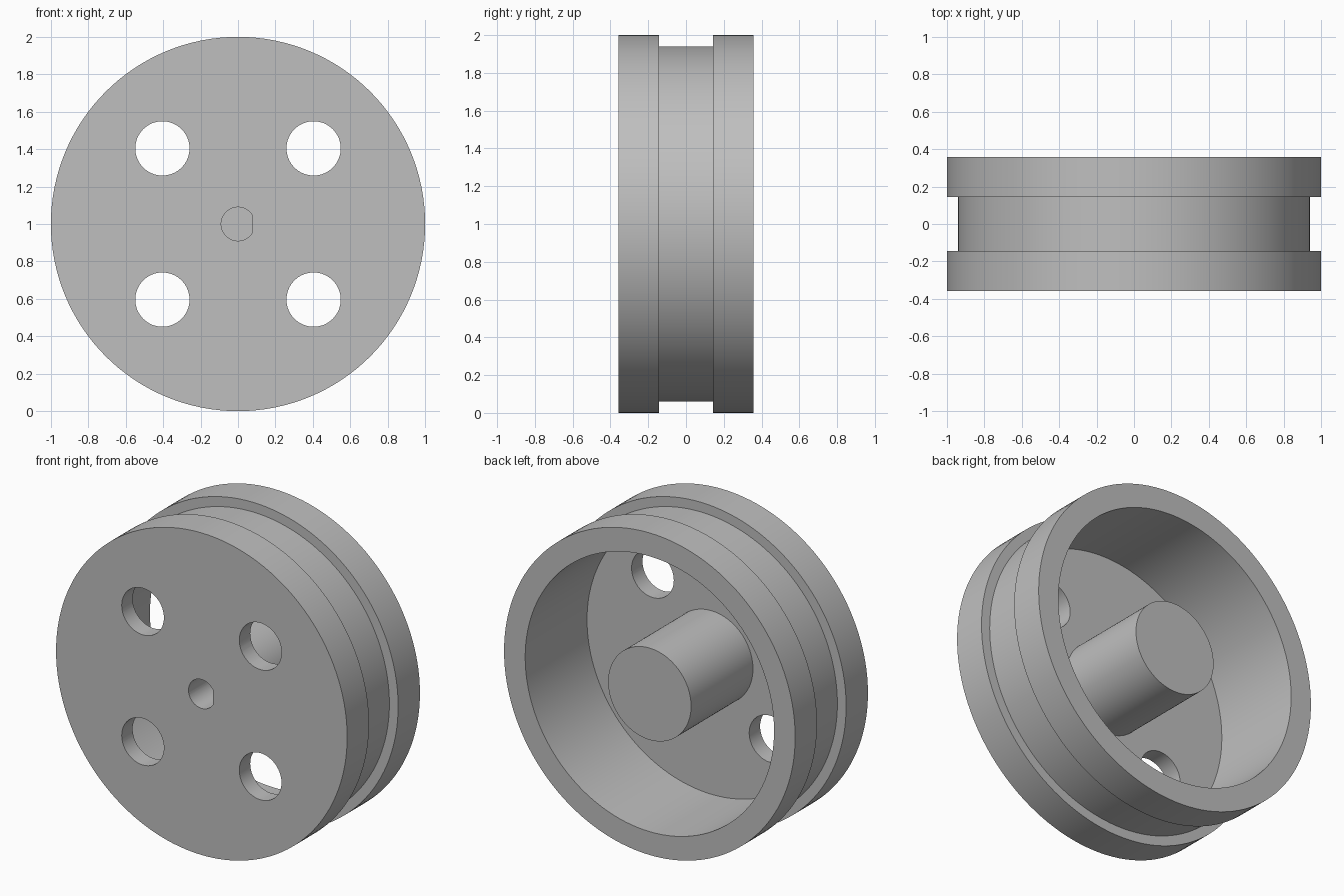
import bpy, bmesh, math
from mathutils import Matrix, Vector

cube = bpy.data.objects.get("Cube")
if cube:
    bpy.data.objects.remove(cube, do_unlink=True)

SEGMENTS = 128
HALF_WIDTH = 0.357
WEB_BACK = -0.25
CENTRE = Vector((0, 0, 1))

grey = bpy.data.materials.new("plain grey")
grey.use_nodes = True
colour = (0.52, 0.52, 0.52, 1)
grey.diffuse_color = colour
grey.node_tree.nodes["Principled BSDF"].inputs["Base Color"].default_value = colour


def add_object(name, bm):
    bmesh.ops.recalc_face_normals(bm, faces=bm.faces)
    mesh = bpy.data.meshes.new(name)
    bm.to_mesh(mesh)
    bm.free()
    mesh.materials.append(grey)
    obj = bpy.data.objects.new(name, mesh)
    bpy.context.collection.objects.link(obj)
    return obj


def lathe(name, profile):
    """Turn a (radius, y) profile around the wheel axle."""
    bm = bmesh.new()
    verts = [bm.verts.new((r, y, 1)) for r, y in profile]
    edges = [bm.edges.new(pair) for pair in zip(verts, verts[1:])]
    bmesh.ops.spin(bm, geom=verts + edges, cent=CENTRE, axis=(0, 1, 0),
                   angle=math.tau, steps=SEGMENTS, use_duplicate=False)
    bmesh.ops.remove_doubles(bm, verts=bm.verts, dist=1e-4)
    return add_object(name, bm)


def bore(name, x, z, radius, y_end, flat=None):
    """Cutter along y from ahead of the front face, with an optional flat side."""
    y_start = -HALF_WIDTH - 0.1
    bm = bmesh.new()
    place = Matrix.Translation((x, (y_start + y_end) / 2, z)) @ Matrix.Rotation(math.pi / 2, 4, "X")
    bmesh.ops.create_cone(bm, cap_ends=True, segments=64, radius1=radius, radius2=radius,
                          depth=y_end - y_start, matrix=place)
    if flat is not None:
        cut = bmesh.ops.bisect_plane(bm, geom=bm.verts[:] + bm.edges[:] + bm.faces[:],
                                     plane_co=(flat, 0, z), plane_no=(1, 0, 0), clear_outer=True)
        rim = [e for e in cut["geom_cut"] if isinstance(e, bmesh.types.BMEdge)]
        bmesh.ops.holes_fill(bm, edges=rim)
    cutter = add_object(name, bm)
    cutter.hide_render = True
    return cutter


# Grooved rim, front web and solid hub in one turned body
wheel = lathe("wheel", [
    (0, -HALF_WIDTH), (1, -HALF_WIDTH), (1, -0.143), (0.94, -0.143),
    (0.94, 0.143), (1, 0.143), (1, HALF_WIDTH), (0.855, HALF_WIDTH),
    (0.855, WEB_BACK), (0.285, WEB_BACK), (0.285, HALF_WIDTH), (0, HALF_WIDTH)])

# Four holes through the web and a blind D-shaped shaft socket
cutters = [bore("web_hole_cutter", sx * 0.404, 1 + sz * 0.404, 0.145, WEB_BACK + 0.1)
           for sx in (-1, 1) for sz in (-1, 1)]
cutters.append(bore("shaft_socket_cutter", 0, 1, 0.09, 0.2, flat=0.077))

bpy.context.view_layer.objects.active = wheel
wheel.select_set(True)
for cutter in cutters:
    mod = wheel.modifiers.new("bore", "BOOLEAN")
    mod.operation = "DIFFERENCE"
    mod.solver = "EXACT"
    mod.object = cutter
    bpy.ops.object.modifier_apply(modifier=mod.name)
    bpy.data.objects.remove(cutter, do_unlink=True)

bpy.ops.object.shade_smooth_by_angle(angle=math.radians(30))
